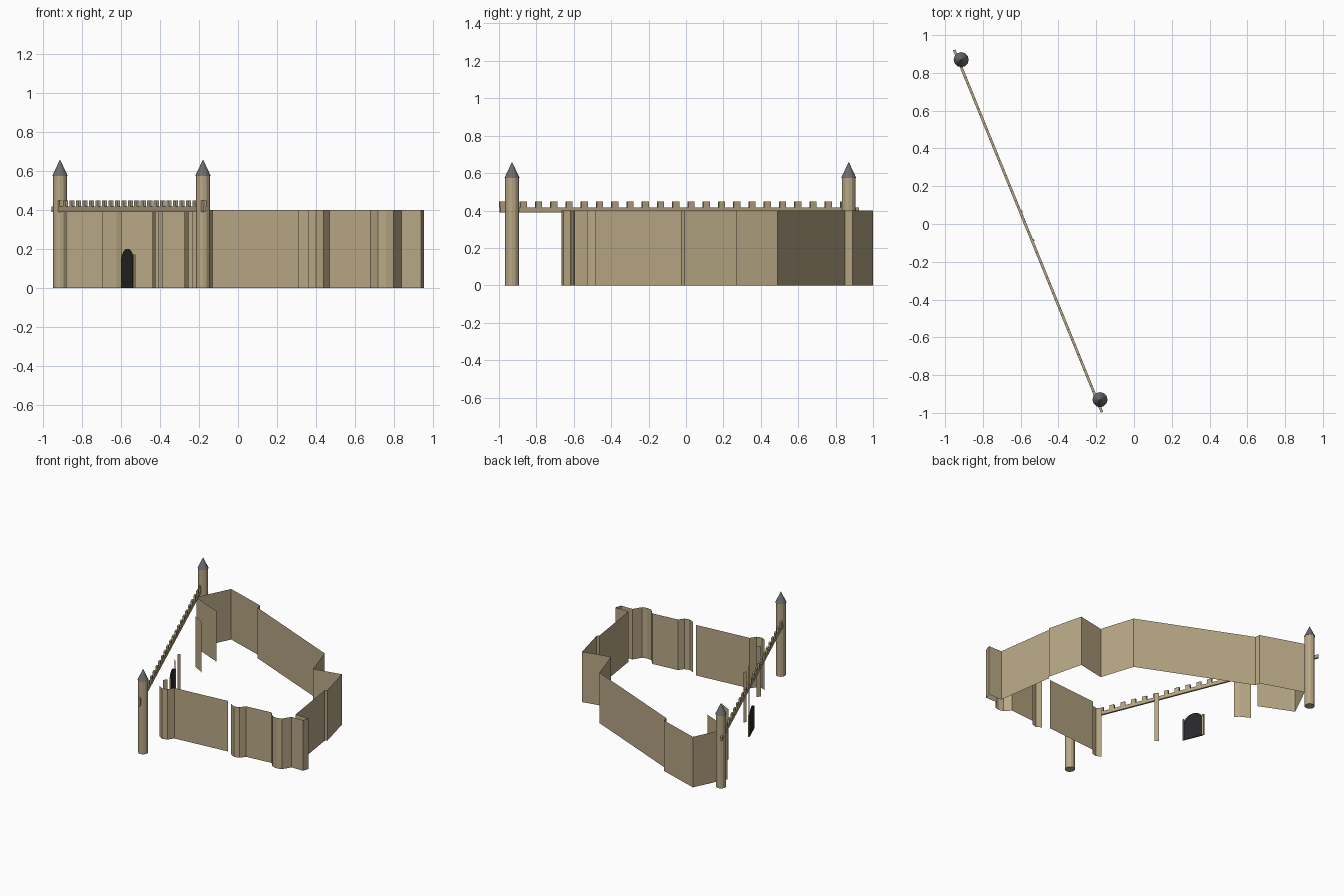
import bpy, bmesh, math
from mathutils import Vector, Matrix

if "Cube" in bpy.data.objects:
    bpy.data.objects.remove(bpy.data.objects["Cube"])


def mat(name, rgb):
    m = bpy.data.materials.new(name)
    m.diffuse_color = (*rgb, 1)
    m.use_nodes = True
    m.node_tree.nodes["Principled BSDF"].inputs["Base Color"].default_value = m.diffuse_color
    return m


STONE = mat("sandstone", (0.48, 0.39, 0.235))
SLATE = mat("slate_roof", (0.15, 0.15, 0.16))
DARK = mat("dark_gate", (0.022, 0.022, 0.025))


def finish(bm, name, material):
    me = bpy.data.meshes.new(name)
    bm.to_mesh(me)
    bm.free()
    me.materials.append(material)
    ob = bpy.data.objects.new(name, me)
    bpy.context.collection.objects.link(ob)
    return ob


def sheet(name, points, height=0.4):
    """Thin upright wall sheet along a plan polyline."""
    bm = bmesh.new()
    lo = [bm.verts.new((x, y, 0)) for x, y in points]
    hi = [bm.verts.new((x, y, height)) for x, y in points]
    for i in range(len(points) - 1):
        bm.faces.new((lo[i], lo[i + 1], hi[i + 1], hi[i]))
    return finish(bm, name, STONE)


def cone(name, x, y, z0, z1, r0, r1, material):
    bm = bmesh.new()
    bmesh.ops.create_cone(bm, cap_ends=True, segments=12, radius1=r0, radius2=r1, depth=z1 - z0,
                          matrix=Matrix.Translation((x, y, (z0 + z1) / 2)))
    return finish(bm, name, material)


# Long back and right-hand curtain wall, running round to the front corner and its turrets
sheet("outer_wall", [
    (-0.63, 0.63), (-0.87, 0.735), (-0.885, 0.745), (-0.76, 1.0), (-0.43, 0.89), (-0.425, 0.85),
    (0.415, 0.49), (0.50, 0.225), (0.72, 0.27), (0.79, -0.008), (0.775, -0.024),
    (0.84, -0.48), (0.955, -0.48), (0.94, -0.53), (0.84, -0.53),
    (0.80, -0.595), (0.76, -0.605), (0.72, -0.597), (0.68, -0.55),
    (0.47, -0.57), (0.44, -0.61), (0.40, -0.62), (0.36, -0.60)])

# Front wall panel with rounded left end
sheet("front_wall", [(0.31, -0.57), (-0.13, -0.61), (-0.16, -0.655),
                     (-0.20, -0.665), (-0.235, -0.645)])

# Short wall remnants on the gate side
sheet("gate_wall_far", [(-0.70, 0.47), (-0.625, 0.43), (-0.60, 0.40)])
sheet("gate_wall_mid", [(-0.44, -0.13), (-0.425, -0.11)])
sheet("gate_wall_near", [(-0.41, -0.21), (-0.385, -0.23)])
sheet("gate_wall_end", [(-0.275, -0.545), (-0.255, -0.52)])

# Corner towers with pointed roofs
for tag, (x, y) in {"back": (-0.915, 0.87), "front": (-0.18, -0.93)}.items():
    cone("tower_" + tag, x, y, 0, 0.58, 0.037, 0.037, STONE)
    cone("tower_roof_" + tag, x, y, 0.575, 0.66, 0.04, 0, SLATE)

# Parapet beam with merlons between the towers
A, B = Vector((-0.952, 0.922, 0)), Vector((-0.17, -0.995, 0))
axis = (B - A).normalized()
rot = Matrix.Rotation(math.atan2(axis.y, axis.x), 4, 'Z')


def block(bm, centre, size):
    bmesh.ops.create_cube(bm, size=1, matrix=Matrix.Translation(centre) @ rot
                          @ Matrix.Diagonal((*size, 1)))


bm = bmesh.new()
mid = (A + B) / 2
block(bm, (mid.x, mid.y, 0.4035), ((B - A).length, 0.014, 0.027))
for y in [-0.98] + [-0.87 + 0.0815 * k for k in range(22)]:
    p = A + (B - A) * ((y - A.y) / (B.y - A.y))
    block(bm, (p.x, p.y, 0.432), (0.036, 0.014, 0.034))
finish(bm, "parapet", STONE)

# Arched gate set along the parapet line
gate = Vector((-0.564, -0.01, 0))
half, spring, rise = 0.075, 0.135, 0.065
outline = [(-half, 0), (half, 0)] + [
    (half * math.cos(math.pi * i / 12), spring + rise * math.sin(math.pi * i / 12))
    for i in range(13)]
bm = bmesh.new()
f = bm.faces.new([bm.verts.new(gate + axis * s + Vector((0, 0, z))) for s, z in outline])
ext = bmesh.ops.extrude_face_region(bm, geom=[f])
off = Vector((axis.y, -axis.x, 0)) * 0.008
bmesh.ops.translate(bm, vec=off, verts=[v for v in ext["geom"] if isinstance(v, bmesh.types.BMVert)])
bmesh.ops.recalc_face_normals(bm, faces=bm.faces)
finish(bm, "gate", DARK)

# Stone jambs beside the gate
bm = bmesh.new()
for side in (-1, 1):
    p = gate + axis * side * (half + 0.006)
    block(bm, (p.x, p.y, 0.085), (0.012, 0.01, 0.17))
finish(bm, "gate_jambs", STONE)
